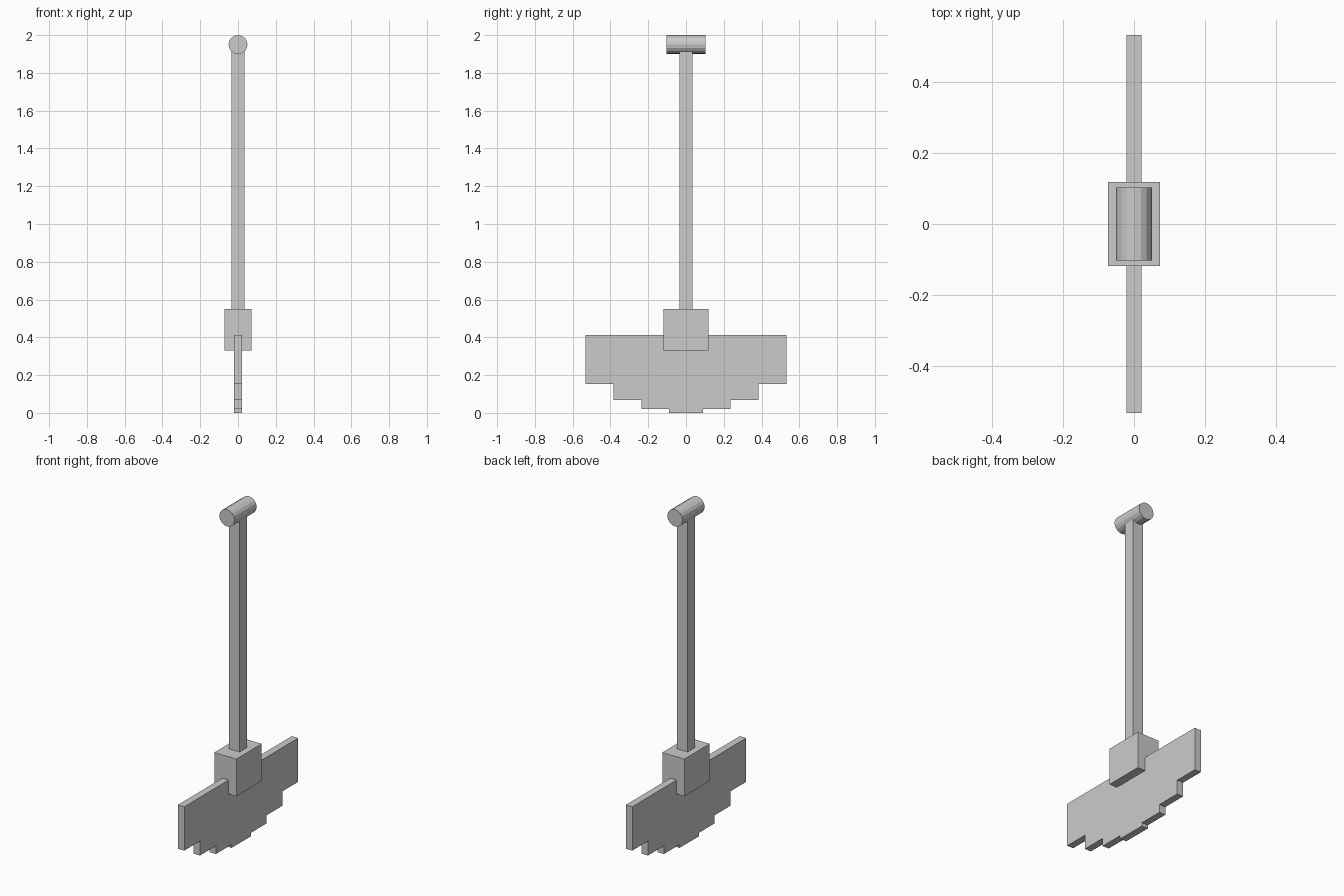
import bpy, bmesh, math

if "Cube" in bpy.data.objects:
    bpy.data.objects.remove(bpy.data.objects["Cube"])


def new_object(name, bm):
    bmesh.ops.recalc_face_normals(bm, faces=bm.faces)
    mesh = bpy.data.meshes.new(name)
    bm.to_mesh(mesh)
    bm.free()
    obj = bpy.data.objects.new(name, mesh)
    bpy.context.collection.objects.link(obj)
    return obj


def box(name, half_x, half_y, z0, z1):
    bm = bmesh.new()
    bmesh.ops.create_cube(bm, size=2)
    for v in bm.verts:
        v.co.x *= half_x
        v.co.y *= half_y
        v.co.z = z1 if v.co.z > 0 else z0
    return new_object(name, bm)


# Square shaft and the socket block that grips the blade
box("shaft", 0.035, 0.035, 0.55, 1.95)
box("socket", 0.0725, 0.118, 0.33, 0.55)

# Crossbar grip: 16-sided cylinder along y
bpy.ops.mesh.primitive_cylinder_add(vertices=16, radius=0.05, depth=0.206,
                                    location=(0, 0, 1.95),
                                    rotation=(math.pi / 2, 0, 0))
bpy.context.object.name = "grip"

# Stepped blade: half profile (y, z) mirrored, then extruded along x
half = [(0.532, 0.412), (0.532, 0.153), (0.385, 0.153), (0.385, 0.068),
        (0.236, 0.068), (0.236, 0.02), (0.09, 0.02), (0.09, 0.0)]
profile = half + [(-y, z) for y, z in reversed(half)]
thick = 0.021
bm = bmesh.new()
face = bm.faces.new([bm.verts.new((-thick, y, z)) for y, z in profile])
ext = bmesh.ops.extrude_face_region(bm, geom=[face], use_keep_orig=True)
verts = [e for e in ext["geom"] if isinstance(e, bmesh.types.BMVert)]
bmesh.ops.translate(bm, verts=verts, vec=(2 * thick, 0, 0))
new_object("blade", bm)
